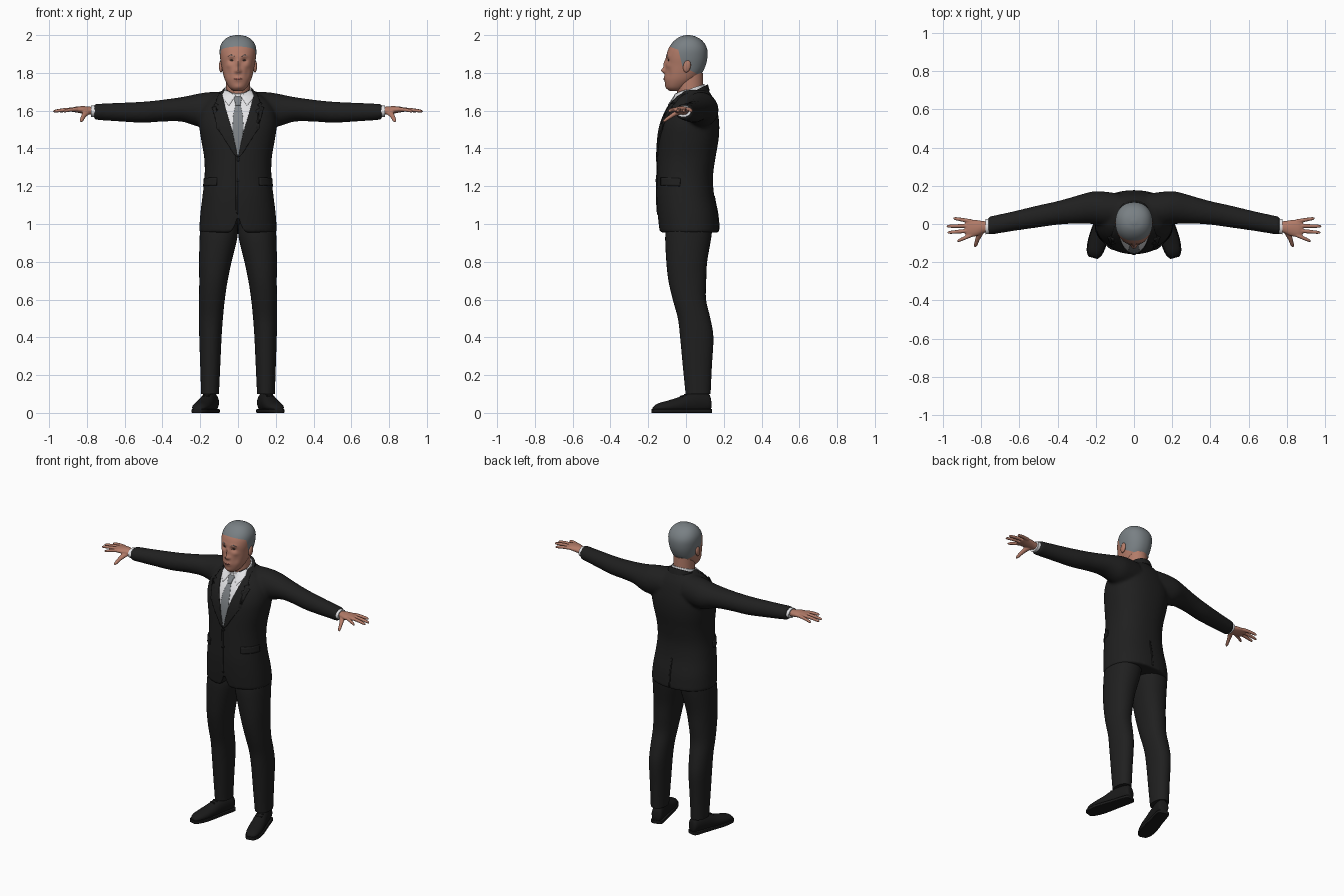
import bpy, bmesh
from math import cos, sin, tau, pi, exp, copysign
from mathutils import Matrix, Vector
from mathutils.bvhtree import BVHTree

if "Cube" in bpy.data.objects:
    bpy.data.objects.remove(bpy.data.objects["Cube"])


def material(name, *rgb):
    m = bpy.data.materials.new(name)
    m.use_nodes = True
    m.diffuse_color = (*rgb, 1)
    bsdf = next(n for n in m.node_tree.nodes if n.type == 'BSDF_PRINCIPLED')
    bsdf.inputs["Base Color"].default_value = (*rgb, 1)
    bsdf.inputs["Roughness"].default_value = 0.7
    return m


SUIT = material("suit charcoal", .014, .014, .014)
SHOE = material("shoe black", .010, .010, .010)
SKIN = material("skin", .45, .20, .14)
HAIR = material("hair grey", .19, .215, .23)
SHIRT = material("shirt white", .78, .78, .80)
TIE = material("tie grey", .21, .225, .24)
LIP = material("lip", .30, .10, .08)
EYE = material("eye dark", .05, .03, .025)


def finish(bm, name, *mats):
    bmesh.ops.recalc_face_normals(bm, faces=bm.faces)
    for f in bm.faces:
        f.smooth = True
    for e in bm.edges:
        e.smooth = e.calc_face_angle(0) < 0.9
    me = bpy.data.meshes.new(name)
    bm.to_mesh(me)
    bm.free()
    for m in mats:
        me.materials.append(m)
    ob = bpy.data.objects.new(name, me)
    bpy.context.collection.objects.link(ob)
    return ob


def smooth_rows(rows, k):
    """Resample section rows along a spline."""
    out = []
    for i in range(len(rows) - 1):
        p0, p1 = rows[max(i - 1, 0)], rows[i]
        p2, p3 = rows[i + 1], rows[min(i + 2, len(rows) - 1)]
        for j in range(k):
            t = j / k
            out.append([b + .5 * t * (c - a + t * (2*a - 5*b + 4*c - d + t * (3*(b - c) + d - a)))
                        for a, b, c, d in zip(p0, p1, p2, p3)])
    return out + [list(rows[-1])]


def loft_bm(rows, axis, n=32, p=2.0, k=4):
    """Rows are (position on axis, two centre coordinates, two radii)."""
    order = {'z': (1, 2, 0), 'x': (0, 1, 2), 'y': (1, 0, 2)}[axis]
    bm = bmesh.new()
    rings = []
    for t, a, b, ra, rb in smooth_rows(rows, k):
        ring = []
        for i in range(n):
            c, s = cos(tau * i / n), sin(tau * i / n)
            q = (t, a + ra * copysign(abs(c) ** (2 / p), c), b + rb * copysign(abs(s) ** (2 / p), s))
            ring.append(bm.verts.new([q[o] for o in order]))
        rings.append(ring)
    for r0, r1 in zip(rings, rings[1:]):
        for i in range(n):
            bm.faces.new((r0[i], r0[(i + 1) % n], r1[(i + 1) % n], r1[i]))
    bm.faces.new(rings[0])
    bm.faces.new(rings[-1])
    return bm


def loft(name, rows, axis, mat, **kw):
    return finish(loft_bm(rows, axis, **kw), name, mat)


def fuse(parts, name, mat, voxel, rounds):
    """Join overlapping parts into one blended skin."""
    bpy.ops.object.select_all(action='DESELECT')
    for o in parts:
        o.select_set(True)
    ob = bpy.context.view_layer.objects.active = parts[0]
    bpy.ops.object.join()
    ob.name = name
    r = ob.modifiers.new("blend", 'REMESH')
    r.mode, r.voxel_size = 'VOXEL', voxel
    s = ob.modifiers.new("soften", 'SMOOTH')
    s.factor, s.iterations = .5, rounds
    dg = bpy.context.evaluated_depsgraph_get()
    me = bpy.data.meshes.new_from_object(ob.evaluated_get(dg))
    ob.modifiers.clear()
    ob.data = me
    me.materials.clear()
    me.materials.append(mat)
    for f in me.polygons:
        f.use_smooth, f.material_index = True, 0
    return ob


def tree(ob):
    return BVHTree.FromPolygons([v.co.copy() for v in ob.data.vertices],
                                [tuple(f.vertices) for f in ob.data.polygons])


def plate(name, pts, mat, surfaces, off, ang=0, step=.012):
    """Thin panel drawn in (across, height), wrapped on the surfaces."""
    rot = Matrix.Rotation(ang, 3, 'Z')
    look = rot @ Vector((0, 1, 0))
    bm = bmesh.new()
    bm.faces.new([bm.verts.new((u, 0, z)) for u, z in pts])
    bmesh.ops.triangulate(bm, faces=bm.faces[:])
    for ax in (0, 2):
        vals = [q[ax // 2] for q in pts]
        w = min(vals) + step
        while w < max(vals):
            at, no = Vector(), Vector()
            at[ax], no[ax] = w, 1
            bmesh.ops.bisect_plane(bm, geom=bm.verts[:] + bm.edges[:] + bm.faces[:], plane_co=at, plane_no=no)
            w += step
    lost = []
    for v in bm.verts:
        start = rot @ Vector((v.co.x, -1, v.co.z))
        hits = [h for h in (s.ray_cast(start, look) for s in surfaces) if h[0]]
        if hits:
            v.co = min(hits, key=lambda h: h[3])[0] - look * off
        else:
            lost.append(v)
    bmesh.ops.delete(bm, geom=lost, context='VERTS')
    ob = finish(bm, name, mat)
    if sum(f.normal.dot(look) * f.area for f in ob.data.polygons) > 0:
        ob.data.flip_normals()
    m = ob.modifiers.new("thickness", 'SOLIDIFY')
    m.thickness, m.offset = min(off + .002, .009), -1
    return ob


def mirrored(pts, s):
    return [(s * u, z) for u, z in pts]


# Jacket body: height, front y, back y, half width
body = [(.955, -.14, .176, .206), (1.05, -.15, .168, .2), (1.15, -.156, .149, .188), (1.25, -.154, .143, .177),
        (1.35, -.151, .156, .179), (1.45, -.146, .173, .196), (1.53, -.133, .176, .206), (1.6, -.106, .166, .195),
        (1.655, -.071, .15, .16), (1.69, -.045, .13, .11), (1.71, -.03, .118, .08)]
parts = [loft("jacket", [(z, 0, (f + b) / 2, w, (b - f) / 2) for z, f, b, w in body], 'z', SUIT, n=48, p=2.3)]
sleeve = [(.08, .075, 1.61, .085, .09), (.16, .08, 1.605, .09, .093), (.22, .085, 1.603, .085, .085),
          (.3, .075, 1.607, .073, .065), (.4, .058, 1.6, .062, .058), (.5, .04, 1.592, .058, .056),
          (.62, .017, 1.592, .052, .05), (.762, -.01, 1.594, .048, .042)]
for s in (1, -1):
    parts.append(loft("sleeve", [(s * r[0], *r[1:]) for r in sleeve], 'x', SUIT))
jacket = fuse(parts, "jacket", SUIT, .01, 5)
for v in jacket.data.vertices:  # rounded front cutaway at the hem
    if v.co.y < 0:
        v.co.z = max(v.co.z, .955 + .09 * max(0, 1 - abs(v.co.x) / .05) ** 2)


# Collars, tilted down toward the front
def collar(name, mat, z0, z1, y, rx, ry, slope):
    bm = loft_bm([(z0, 0, y, rx + .012, ry + .01), (z1, 0, y, rx, ry)], 'z', n=40)
    for v in bm.verts:
        v.co.z += slope * v.co.y
    return finish(bm, name, mat)


shirt_collar = collar("shirt_collar", SHIRT, 1.65, 1.708, .02, .073, .077, .35)
collar("jacket_collar", SUIT, 1.64, 1.682, .032, .086, .084, .5)

# Shirt front, tie, lapels and jacket details
chest = [tree(jacket), tree(shirt_collar)]
half = [(.035, 1.49), (.066, 1.6), (.088, 1.685)]
plate("shirt_front", [(0, 1.36)] + half + mirrored(half[::-1], -1), SHIRT, chest, .003)
blade = [(.005, 1.36), (.03, 1.5), (.026, 1.57), (.012, 1.64)]
plate("tie_blade", blade + mirrored(blade[::-1], -1), TIE, chest, .005)
knot = [(.012, 1.63), (.021, 1.668), (.014, 1.675)]
plate("tie_knot", knot + mirrored(knot[::-1], -1), TIE, chest, .009)
for s, side in ((1, "left"), (-1, "right")):
    plate(side + "_collar_leaf", mirrored([(.012, 1.682), (.07, 1.712), (.088, 1.675), (.048, 1.627)], s),
          SHIRT, chest, .006)
    plate(side + "_lapel", mirrored([(0, 1.35), (.03, 1.49), (.062, 1.6), (.084, 1.685), (.1, 1.695), (.12, 1.64),
          (.103, 1.63), (.138, 1.618), (.105, 1.5), (.022, 1.37)], s), SUIT, chest, .008)
    plate(side + "_pocket_flap", mirrored([(-.06, 1.205), (.065, 1.2), (.065, 1.242), (-.06, 1.247)], s),
          SUIT, chest, .006, ang=s * pi / 3)
plate("front_edge", [(-.012, 1.06), (0, 1.05), (0, 1.36), (-.012, 1.36)], SUIT, chest, .004)
plate("back_vent", [(-.004, .97), (.004, .97), (.004, 1.15), (-.004, 1.15)], SUIT, chest, .004, ang=pi)
for z in (1.23, 1.34):
    plate("button", [(.009 * cos(tau * i / 10), z + .009 * sin(tau * i / 10)) for i in range(10)], SHOE, chest, .007)

# Trousers, shoes, cuffs and hands
leg = [(1.0, .1, .02, .098, .12), (.93, .103, .012, .1, .122), (.8, .12, .004, .086, .108),
       (.7, .13, .007, .075, .1), (.6, .138, .018, .068, .088), (.5, .143, .043, .063, .086),
       (.4, .146, .057, .059, .088), (.25, .147, .06, .053, .077), (.1, .148, .064, .047, .066)]
shoe = [(.068, 0, .045, .02, .03), (.055, 0, .055, .034, .048), (0, 0, .057, .038, .057), (-.06, 0, .05, .041, .053),
        (-.11, 0, .04, .045, .042), (-.17, 0, .032, .046, .032), (-.22, 0, .027, .037, .023), (-.245, 0, .02, .02, .012)]
fingers = [(.925, -.058, -.09), (.976, -.034, -.045), (.98, -.009, -.012), (.945, .014, .03)]
for s, side in ((1, "left"), (-1, "right")):
    loft(side + "_trouser_leg", [(z, s * x, *r) for z, x, *r in leg], 'z', SUIT, p=2.2)
    bm = loft_bm(shoe, 'y')
    for v in bm.verts:
        v.co.z = max(v.co.z, .012)
    upper = finish(bm, side + "_shoe_upper", SHOE)
    sole = loft(side + "_shoe_sole", [(y * 1.02, 0, .01, w + .004, .01) for y, _, _, w, _ in shoe], 'y', SHOE, p=8)
    laces = [loft(side + "_shoe_lace", [(-.02, y, z, .001, .001), (-.016, y, z, .004, .004),
             (.016, y, z, .004, .004), (.02, y, z, .001, .001)], 'x', SHOE, n=8)
             for y, z in ((-.05, .104), (-.07, .096), (-.09, .088))]
    for ob in [upper, sole] + laces:
        ob.location, ob.rotation_euler = (s * .148, .064, 0), (0, 0, s * .27)
    loft(side + "_shirt_cuff", [(s * .74, -.01, 1.597, .04, .032), (s * .778, -.014, 1.597, .04, .031)], 'x', SHIRT)
    palm = [(.755, -.014, 1.598, .028, .023), (.785, -.016, 1.6, .031, .021), (.82, -.021, 1.604, .041, .02),
            (.86, -.023, 1.606, .046, .015), (.882, -.023, 1.604, .038, .01)]
    hand = [loft("palm", [(s * r[0], *r[1:]) for r in palm], 'x', SKIN)]
    for tip, y0, y1 in fingers:
        rows = [(.85 + (tip - .85) * t, y0 + (y1 - y0) * t, 1.607 - .011 * t * t, r, r)
                for t, r in ((0, .011), (.4, .0105), (.8, .009), (.95, .007), (1, .003))]
        hand.append(loft("finger", [(s * r[0], *r[1:]) for r in rows], 'x', SKIN, n=12))
    thumb = [(-.02, .79, 1.597, .02, .015), (-.055, .807, 1.585, .017, .014), (-.085, .82, 1.567, .012, .012),
             (-.11, .828, 1.55, .01, .01), (-.122, .832, 1.544, .003, .004)]
    hand.append(loft("thumb", [(y, s * x, *r) for y, x, *r in thumb], 'y', SKIN, n=16))
    fuse(hand, side + "_hand", SKIN, .004, 2)

# Neck and head: height, front y, back y, half width
loft("neck", [(1.62, 0, .03, .066, .068), (1.7, 0, .022, .064, .07), (1.8, 0, .02, .062, .07)], 'z', SKIN)
skull = [(1.703, -.085, -.02, .022), (1.722, -.104, .0, .046), (1.76, -.112, .05, .068), (1.8, -.112, .085, .08),
         (1.84, -.108, .104, .088), (1.88, -.106, .113, .095), (1.92, -.096, .113, .097), (1.95, -.08, .102, .09),
         (1.975, -.057, .081, .073), (1.992, -.03, .052, .047), (2.0, 0, .022, .012)]
bm = loft_bm([(z, 0, (f + b) / 2, w, (b - f) / 2) for z, f, b, w in skull], 'z', n=96, p=2.2, k=6)
# Face relief: across, height, push, width, tallness
relief = [(0, 1.813, .02, .011, .013), (0, 1.845, .012, .009, .022), (.013, 1.808, .007, .007, .008),
          (.034, 1.866, -.011, .017, .012), (.034, 1.89, .004, .022, .008), (0, 1.768, .006, .022, .012),
          (0, 1.725, .004, .018, .012), (.05, 1.8, -.005, .014, .025), (.05, 1.838, .004, .016, .012)]
for v in bm.verts:
    front = min(1, max(0, (-v.co.y - .02) / .05))
    v.co.y -= front * sum(a * exp(-((abs(v.co.x) - x) / sx) ** 2 - ((v.co.z - z) / sz) ** 2)
                          for x, z, a, sx, sz in relief)
# Hairline cut by three planes: forehead, temple and nape
lines = [(Vector((0, -.09, 1.94)), Vector((0, .35, 1))), (Vector((0, -.025, 1.86)), Vector((0, 1, .25))),
         (Vector((0, 0, 1.825)), Vector((0, .5, 1)))]
for co, no in lines:
    bmesh.ops.bisect_plane(bm, geom=bm.verts[:] + bm.edges[:] + bm.faces[:], plane_co=co, plane_no=no)
for f in bm.faces:
    top, temple, nape = [(f.calc_center_median() - co).dot(no) > 0 for co, no in lines]
    f.material_index = int(nape and (top or temple))
head = finish(bm, "head", SKIN, HAIR)

# Ears and painted face details
face = [tree(head)]
for s, side in ((1, "left"), (-1, "right")):
    bm = bmesh.new()
    bmesh.ops.create_uvsphere(bm, u_segments=20, v_segments=12, radius=1, matrix=Matrix.Translation(
        (s * .09, .005, 1.835)) @ Matrix.Rotation(-.2, 4, 'X') @ Matrix.Diagonal((.011, .02, .033, 1)))
    finish(bm, side + "_ear", SKIN)
    plate(side + "_eye", mirrored([(.022, 1.866), (.034, 1.871), (.046, 1.867), (.034, 1.862)], s), EYE, face, .001, step=.005)
    plate(side + "_brow", mirrored([(.016, 1.886), (.036, 1.893), (.054, 1.887), (.036, 1.898)], s), HAIR, face, .0015, step=.006)
plate("lips", [(-.026, 1.767), (0, 1.761), (.026, 1.767), (.008, 1.773), (-.008, 1.773)], LIP, face, .001, step=.006)
